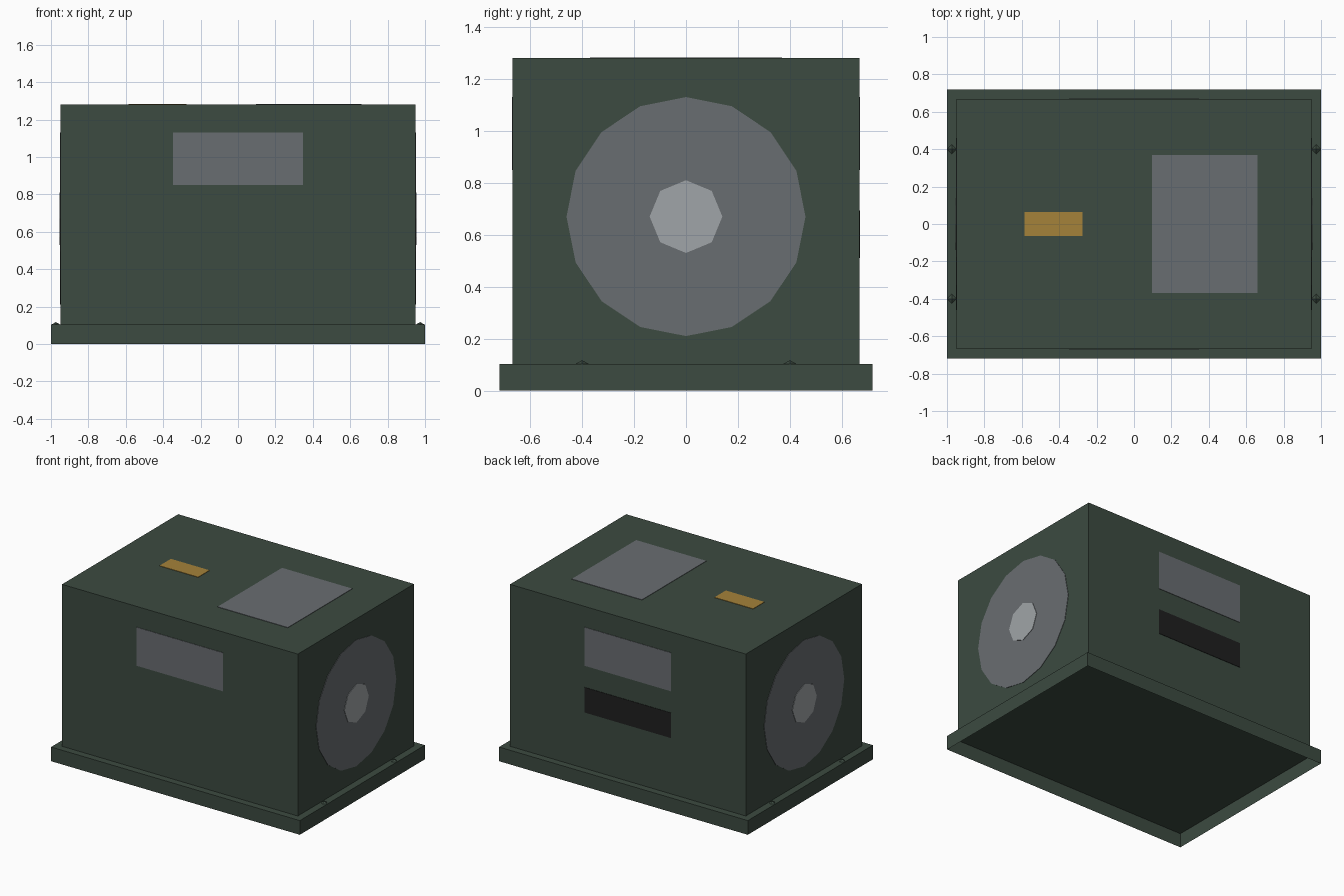
import bpy, bmesh, math
from mathutils import Matrix, Vector

if "Cube" in bpy.data.objects:
    bpy.data.objects.remove(bpy.data.objects["Cube"])


def material(name, rgb):
    m = bpy.data.materials.new(name)
    m.diffuse_color = (*rgb, 1)
    m.use_nodes = True
    m.node_tree.nodes["Principled BSDF"].inputs["Base Color"].default_value = m.diffuse_color
    return m


green = material("dark green", (0.045, 0.069, 0.052))
grey = material("mid grey", (0.141, 0.153, 0.165))
light = material("light grey", (0.352, 0.376, 0.392))
amber = material("amber", (0.376, 0.223, 0.041))
black = material("near black", (0.014, 0.014, 0.014))


def finish(name, bm, mat):
    mesh = bpy.data.meshes.new(name)
    bm.to_mesh(mesh)
    bm.free()
    mesh.materials.append(mat)
    bpy.context.collection.objects.link(bpy.data.objects.new(name, mesh))


def box(name, lo, hi, mat, open_bottom=False):
    lo, hi = Vector(lo), Vector(hi)
    bm = bmesh.new()
    bmesh.ops.create_cube(bm, size=1, matrix=Matrix.Translation((lo + hi) / 2)
                          @ Matrix.Diagonal((*(hi - lo), 1)))
    if open_bottom:
        bm.normal_update()
        bmesh.ops.delete(bm, geom=[f for f in bm.faces if f.normal.z < -0.5],
                         context='FACES')
    finish(name, bm, mat)


def disc(name, x, z, radius, sides, thick, mat):
    # flat disc facing sideways, one vertex at the top
    bm = bmesh.new()
    bmesh.ops.create_cone(bm, cap_ends=True, segments=sides, radius1=radius,
                          radius2=radius, depth=thick,
                          matrix=Matrix.Translation((x, 0, z))
                          @ Matrix.Rotation(math.pi / 2, 4, 'Y'))
    finish(name, bm, mat)


BX, BY, TOP = 0.948, 0.667, 1.28
T = 0.003

# hollow base tray (open underneath) and main housing
box("base_tray", (-1, -0.718, 0), (1, 0.718, 0.103), green, True)
box("housing", (-BX, -BY, 0.103), (BX, BY, TOP), green, True)

# front and back panels
box("front_panel", (-0.347, -BY - T, 0.85), (0.347, -BY + T, 1.13), grey)
box("back_panel", (-0.347, BY - T, 0.85), (0.347, BY + T, 1.13), grey)
box("back_vent", (-0.347, BY - T, 0.51), (0.347, BY + T, 0.693), black)

# top hatch and warning label
box("top_hatch", (0.095, -0.37, TOP - T), (0.66, 0.37, TOP + T), grey)
box("warning_label", (-0.585, -0.065, TOP - T), (-0.275, 0.065, TOP + T), amber)

# round side plates with hubs, and bolts on the tray rim
for side, s in (("right", 1), ("left", -1)):
    disc(side + "_plate", s * BX, 0.67, 0.46, 16, 2 * T, grey)
    disc(side + "_hub", s * BX, 0.67, 0.14, 8, 4 * T, light)
    for end, y in (("front", -0.4), ("back", 0.4)):
        bm = bmesh.new()
        bmesh.ops.create_cone(bm, cap_ends=False, segments=4, radius1=0.025,
                              radius2=0, depth=0.014,
                              matrix=Matrix.Translation((s * 0.974, y, 0.11)))
        finish(f"{side}_{end}_bolt", bm, green)
